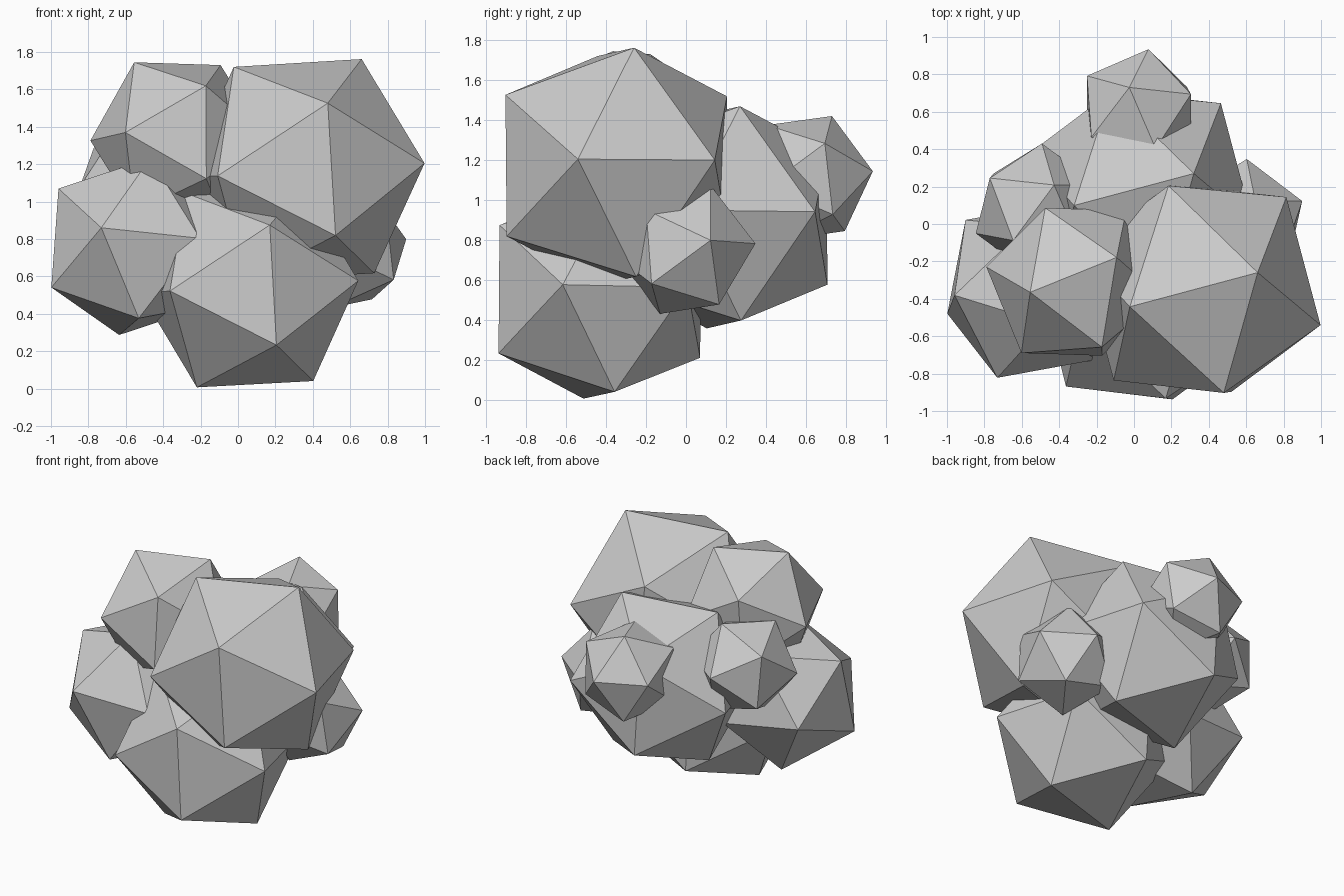
import bpy, bmesh
from mathutils import Vector, Matrix

if "Cube" in bpy.data.objects:
    bpy.data.objects.remove(bpy.data.objects["Cube"])


def frame(a, b):
    """Orthonormal frame with z along a and x towards b."""
    z = a.normalized()
    x = (b - z * b.dot(z)).normalized()
    return Matrix((x, z.cross(x), z)).transposed()


def lump(name, centre, radius, corner, neighbour):
    """Flat-faced 20-sided lump, turned so two adjacent corners hit given points."""
    c = Vector(centre)
    bm = bmesh.new()
    bmesh.ops.create_icosphere(bm, subdivisions=1, radius=radius)
    top = max(bm.verts, key=lambda v: v.co.z)
    side = top.link_edges[0].other_vert(top)
    local = frame(top.co, side.co)
    target = frame(Vector(corner) - c, Vector(neighbour) - c)
    bmesh.ops.transform(bm, matrix=(target @ local.transposed()).to_4x4(), verts=bm.verts)
    me = bpy.data.meshes.new(name)
    bm.to_mesh(me)
    bm.free()
    ob = bpy.data.objects.new(name, me)
    ob.location = c
    bpy.context.collection.objects.link(ob)


# Large lumps of the cluster
lump("upper_right_lump", (.353, -.346, 1.169), .674, (.66, -.26, 1.76), (1.0, -.54, 1.21))
lump("lower_front_lump", (.062, -.431, .543), .611, (.205, -.935, .235), (.17, -.935, .88))
lump("back_lump", (.032, .187, .914), .631, (.32, .27, 1.47), (.465, .645, .945))

# Medium lumps on the left
lump("lower_left_lump", (-.552, -.352, .76), .513, (-.73, -.82, .86), (-1.0, -.48, .54))
lump("upper_left_lump", (-.322, -.309, 1.336), .474, (-.555, -.365, 1.745), (-.6, -.69, 1.365))

# Small lumps around the back and sides
lump("small_back_lump", (.027, .599, 1.11), .341, (-.025, .73, 1.42), (.305, .695, 1.285))
lump("small_right_lump", (.572, -.004, .753), .354, (.905, .125, .80), (.705, .16, .48))
lump("small_left_lump", (-.52, .08, 1.105), .352, (-.77, .245, 1.287), (-.43, .21, 1.42))
